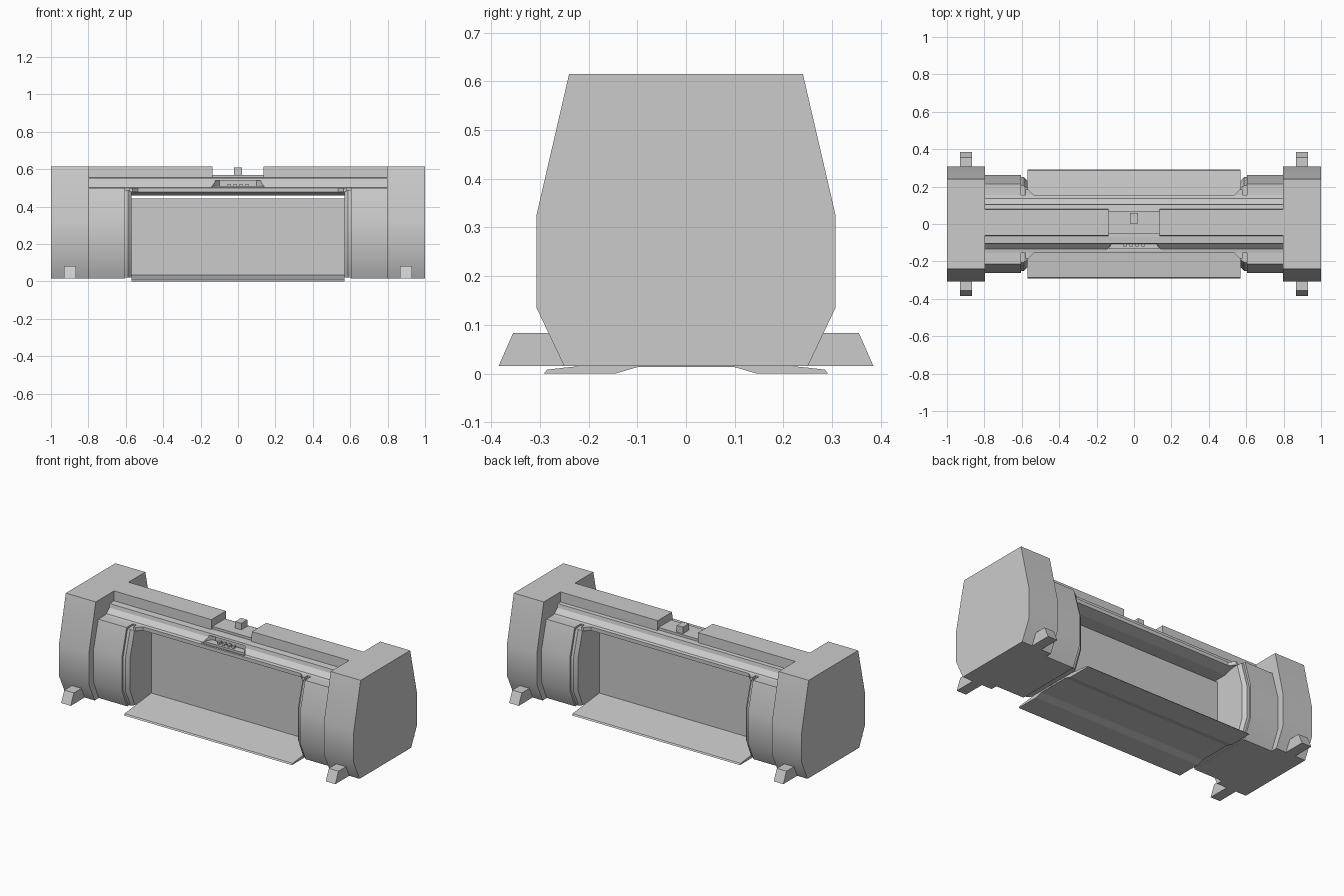
import bpy, bmesh, math

if "Cube" in bpy.data.objects:
    bpy.data.objects.remove(bpy.data.objects["Cube"])


def solid(name, rings):
    """Closed solid lofted through rings of equal vertex count."""
    bm = bmesh.new()
    loops = [[bm.verts.new(p) for p in r] for r in rings]
    n = len(rings[0])
    for a, b in zip(loops, loops[1:]):
        for i in range(n):
            bm.faces.new((a[i], a[(i + 1) % n], b[(i + 1) % n], b[i]))
    bm.faces.new(loops[0][::-1])
    bm.faces.new(loops[-1])
    bmesh.ops.recalc_face_normals(bm, faces=bm.faces)
    me = bpy.data.meshes.new(name)
    bm.to_mesh(me)
    bm.free()
    ob = bpy.data.objects.new(name, me)
    bpy.context.collection.objects.link(ob)
    return ob


def prism(name, profile, x0, x1):
    return solid(name, [[(x, y, z) for y, z in profile] for x in (x0, x1)])


def box(name, x0, x1, y0, y1, z0, z1):
    return prism(name, [(y0, z0), (y1, z0), (y1, z1), (y0, z1)], x0, x1)


def sym(half):
    """Complete a front half profile with its mirrored back half."""
    return half + [(-y, z) for y, z in reversed(half)]


def smooth(ob):
    bpy.ops.object.select_all(action='DESELECT')
    ob.select_set(True)
    bpy.context.view_layer.objects.active = ob
    bpy.ops.object.shade_smooth_by_angle(angle=math.radians(30))


cap = sym([(-.25, .015), (-.307, .135), (-.307, .325), (-.24, .615)])
shoulder = sym([(-.21, .015), (-.262, .13), (-.262, .33), (-.215, .5)])
collar = sym([(-.2, .02), (-.25, .13), (-.25, .33), (-.205, .49)])
lip = sym([(-.185, .022), (-.232, .13), (-.232, .33), (-.19, .478)])
foot = [(-.385, .015), (-.355, .083), (-.23, .083), (-.23, .015)]

for s, side in ((-1, "left"), (1, "right")):
    # End housings with the stepped shoulders towards the opening
    smooth(prism(side + "_end_housing", cap, s * .797, s * 1.0))
    smooth(prism(side + "_shoulder", shoulder, s * .605, s * .8))
    steps = [(collar, .61), (collar, .588), (lip, .57)]
    smooth(solid(side + "_opening_collar",
                 [[(s * x, y, z) for y, z in p] for p, x in steps]))
    # Top rails either side of the centre gap
    prism(side + "_top_rail",
          [(-.064, .54), (-.062, .615), (.078, .615), (.08, .54)], s * .137, s * .8)
    for f, end in ((1, "front"), (-1, "back")):
        # Stabiliser feet
        prism(f"{side}_{end}_foot", [(f * y, z) for y, z in foot], s * .865, s * .93)
        # Corner gussets under the beam
        solid(f"{side}_{end}_gusset",
              [[(s * .53, -f * .15, z), (s * .58, -f * .15, z), (s * .58, -f * .185, z),
                (s * .565, -f * .185, z)] for z in (.478, .5)])

# Stepped beam across the top
beam = prism("top_beam", sym([(-.09, .46), (-.155, .478), (-.155, .5), (-.135, .503),
                              (-.108, .53), (-.103, .552), (-.07, .555)]), -.8, .8)

# Splayed recess for the front control panel
cutter = solid("recess_cutter", [[(-.1, -.075, z), (.1, -.075, z), (.15, -.145, z),
                                  (-.15, -.145, z)] for z in (.497, .54)])
cutter.hide_render = True
mod = beam.modifiers.new("panel_recess", 'BOOLEAN')
mod.operation = 'DIFFERENCE'
mod.object = cutter
mod.solver = 'EXACT'
bpy.context.view_layer.objects.active = beam
bpy.ops.object.modifier_apply(modifier=mod.name)
bpy.data.objects.remove(cutter)

# Control panel lip and keys
solid("control_panel", [[(-.11, -.09, z), (.11, -.09, z), (.137, -.134, z),
                         (-.137, -.134, z)] for z in (.488, .51)])
for i in range(4):
    x = -.048 + i * .032
    box(f"panel_key_{i + 1}", x - .008, x + .008, -.12, -.098, .505, .522)

# Centre saddle and latch block
box("centre_saddle", -.14, .14, -.052, .07, .54, .57)
box("latch_block", -.021, .021, .002, .06, .565, .61)

# Central partition and floor tray
box("partition", -.572, .572, -.025, .025, .02, .443)
prism("floor_tray", sym([(-.1, .013), (-.145, 0), (-.292, 0), (-.285, .008),
                         (-.25, .012), (-.028, .035)]), -.57, .57)
